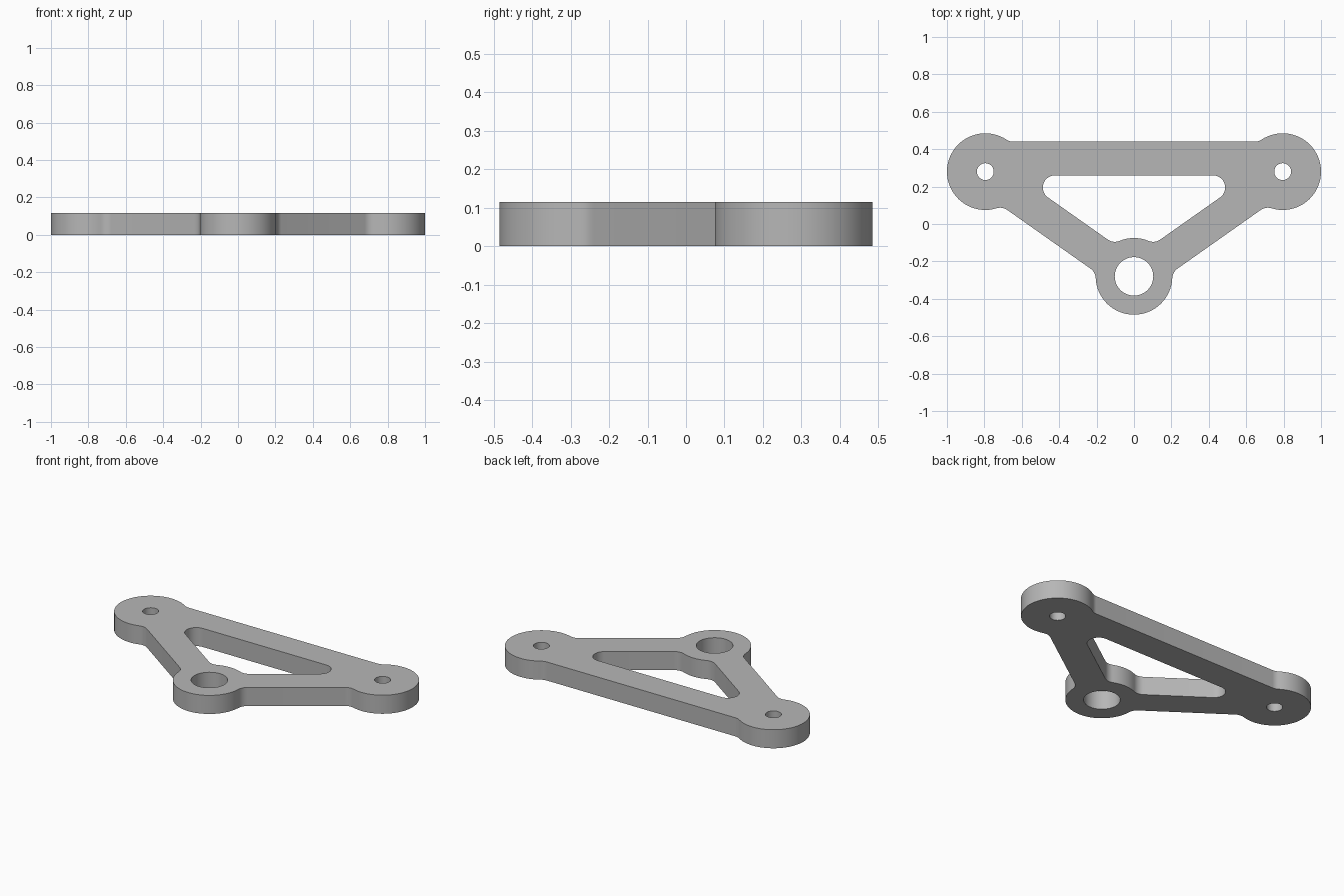
import bpy, bmesh
from math import atan2, cos, sin, sqrt, pi, tau
from mathutils import Vector

if "Cube" in bpy.data.objects:
    bpy.data.objects.remove(bpy.data.objects["Cube"])

THICK = 0.115
BOSS_R = 0.205
FILLET = 0.065
TOP_Y, WINDOW_Y = 0.44, 0.26      # edges of the rear bar
OUTER, INNER = 0.10, 0.08         # arm edges either side of its centre line
PIVOT = Vector((0, -0.28))
END = Vector((0.795, 0.28))
along = (END - PIVOT).normalized()
out = Vector((along.y, -along.x))


def arc(centre, radius, start, end, ccw=True):
    """Points on a circle, from the direction of start to that of end."""
    a = atan2(start.y - centre.y, start.x - centre.x)
    b = atan2(end.y - centre.y, end.x - centre.x)
    sweep = (b - a) % tau if ccw else -((a - b) % tau)
    n = max(4, round(abs(sweep) * 64 / tau))
    return [centre + radius * Vector((cos(a + sweep * i / n), sin(a + sweep * i / n)))
            for i in range(n + 1)]


def blend(boss, line_dir, side, offset):
    """Centre of the fillet between a boss and a line at the given offset."""
    reach = sqrt((BOSS_R + FILLET) ** 2 - (offset + FILLET) ** 2)
    return boss + line_dir * reach + side * (offset + FILLET)


def mirrored(half):
    """Close a right-hand half profile with its mirror image."""
    return half + [Vector((-p.x, p.y)) for p in reversed(half) if abs(p.x) > 1e-5]


def circle(centre, radius, n=48):
    return [centre + radius * Vector((cos(tau * i / n), sin(tau * i / n))) for i in range(n)]


# Outer outline: pivot boss, arm, end boss, rear bar
up = Vector((0, 1))
low = blend(PIVOT, along, out, OUTER)
mid = blend(END, -along, out, OUTER)
top = blend(END, Vector((-1, 0)), up, TOP_Y - END.y)
outline = arc(PIVOT, BOSS_R, PIVOT - up, low)
outline += arc(low, FILLET, PIVOT, low - out, False)
outline += arc(mid, FILLET, mid - out, END, False)
outline += arc(END, BOSS_R, mid, top)
outline += arc(top, FILLET, END, top - up, False)

# Window: curved round the pivot boss, with rounded corners
nook = blend(PIVOT, along, -out, INNER)
corner_y = WINDOW_Y - FILLET
corner_x = ((corner_y - PIVOT.y) * -out.y - INNER - FILLET) / out.x
corner = Vector((corner_x, corner_y))
window = arc(PIVOT, BOSS_R, PIVOT + up, nook, False)
window += arc(nook, FILLET, PIVOT, nook + out)
window += arc(corner, FILLET, corner + out, corner + up)

# Flat filled profile with the bolt holes, given thickness
curve = bpy.data.curves.new("bracket_profile", 'CURVE')
curve.dimensions = '2D'
curve.fill_mode = 'BOTH'
curve.extrude = THICK / 2
loops = [mirrored(outline), mirrored(window), circle(PIVOT, 0.103),
         circle(END, 0.045), circle(Vector((-END.x, END.y)), 0.045)]
for points in loops:
    clean = [p for i, p in enumerate(points) if (p - points[i - 1]).length > 1e-5]
    spline = curve.splines.new('POLY')
    spline.points.add(len(clean) - 1)
    for point, p in zip(spline.points, clean):
        point.co = (p.x, p.y, 0, 1)
    spline.use_cyclic_u = True

profile = bpy.data.objects.new("bracket_profile", curve)
bpy.context.collection.objects.link(profile)
bpy.context.view_layer.update()
mesh = bpy.data.meshes.new_from_object(
    profile.evaluated_get(bpy.context.evaluated_depsgraph_get()))
bpy.data.objects.remove(profile)

# Weld the faces to the walls and stand the plate on the ground
bm = bmesh.new()
bm.from_mesh(mesh)
bmesh.ops.remove_doubles(bm, verts=bm.verts, dist=1e-5)
bmesh.ops.translate(bm, verts=bm.verts, vec=(0, 0, THICK / 2))
bmesh.ops.recalc_face_normals(bm, faces=bm.faces)
bm.to_mesh(mesh)
bm.free()

bracket = bpy.data.objects.new("bracket_plate", mesh)
bpy.context.collection.objects.link(bracket)

# Plain grey metal
grey = bpy.data.materials.new("plain_grey")
grey.use_nodes = True
grey.diffuse_color = (0.47, 0.47, 0.47, 1)
grey.node_tree.nodes["Principled BSDF"].inputs["Base Color"].default_value = grey.diffuse_color
mesh.materials.clear()
mesh.materials.append(grey)

bpy.ops.object.select_all(action='DESELECT')
bracket.select_set(True)
bpy.context.view_layer.objects.active = bracket
bpy.ops.object.shade_smooth_by_angle(angle=pi / 6)
